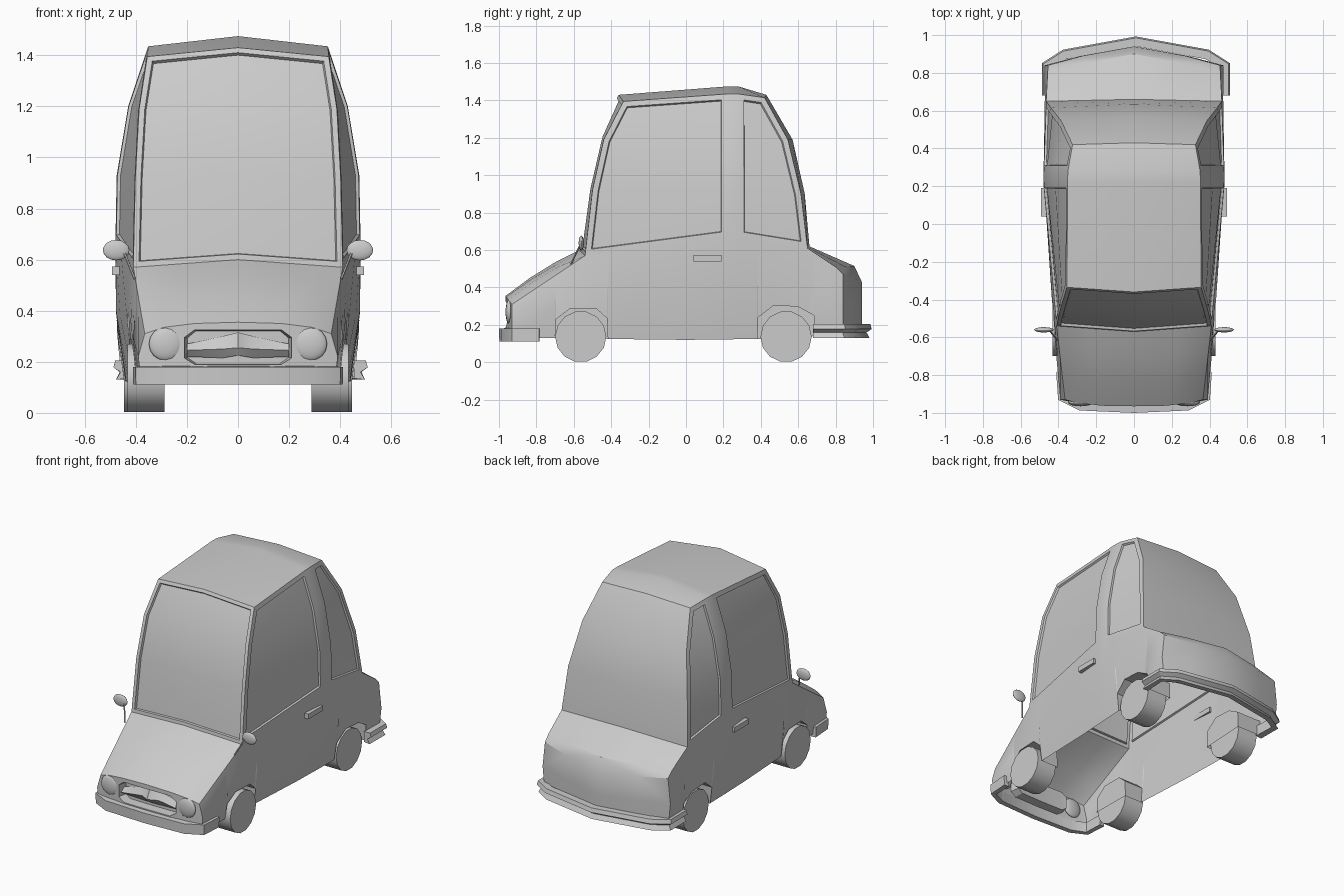
import bpy, bmesh, math
from mathutils import Vector as V

if "Cube" in bpy.data.objects:
    bpy.data.objects.remove(bpy.data.objects["Cube"])

grey = bpy.data.materials.new("plain_grey")
grey.diffuse_color = (0.6, 0.6, 0.6, 1)
grey.use_nodes = True
grey.node_tree.nodes["Principled BSDF"].inputs["Base Color"].default_value = grey.diffuse_color


def finish(bm, name, angle=35):
    me = bpy.data.meshes.new(name)
    bm.to_mesh(me)
    bm.free()
    ob = bpy.data.objects.new(name, me)
    bpy.context.collection.objects.link(ob)
    me.materials.append(grey)
    bpy.ops.object.select_all(action='DESELECT')
    ob.select_set(True)
    bpy.context.view_layer.objects.active = ob
    bpy.ops.object.shade_smooth_by_angle(angle=math.radians(angle))
    return ob


def interp(table, t):
    for (a, p), (b, q) in zip(table, table[1:]):
        if t <= b:
            return p + (q - p) * max(0, (t - a) / (b - a))
    return table[-1][1]


def grid(bm, rows):
    """Quad grid on the right half plus its mirror image, facing outward."""
    out = []
    for s in (1, -1):
        vs = [[bm.verts.new((p[0] * s, p[1], p[2])) for p in r] for r in rows]
        for i in range(len(rows) - 1):
            for j in range(len(rows[0]) - 1):
                f = bm.faces.new((vs[i][j], vs[i][j + 1], vs[i + 1][j + 1], vs[i + 1][j]))
                f.normal_update()
                if f.normal.dot(f.calc_center_median() - V((0, 0, 0.4))) < 0:
                    f.normal_flip()
                out.append(f)
    return out


# ---- body side tables: belt height and widths along the length
belt_z = [(-.93, .31), (-.54, .57), (.22, .67), (.28, .67), (.65, .61), (.80, .51), (.84, .47)]
belt_x = [(-.93, .365), (-.54, .41), (.22, .48), (.28, .48), (.65, .465), (.84, .455)]
sill_x = [(-.93, .38), (-.54, .405), (.25, .44), (.84, .455)]
front_arch = [(-.70, .13), (-.695, .23), (-.62, .287), (-.48, .287), (-.422, .235), (-.418, .125)]
rear_arch = [(.382, .125), (.386, .24), (.47, .305), (.60, .297), (.685, .25), (.69, .14)]
lower = [(-.93, .13)] + front_arch + [(0, .12)] + rear_arch + [(.84, .14)]


def side(y, t):
    z0, z1 = interp(lower, y), interp(belt_z, y)
    z = z0 + (z1 - z0) * t
    full = (z - .13) / (z1 - .13)
    a, b = interp(sill_x, y), interp(belt_x, y)
    return V((a + (b - a) * full + .018 * (1 - abs(2 * full - 1)), y, z))


bm = bmesh.new()
ys = sorted({p[0] for p in lower} | {p[0] for p in belt_z})
grid(bm, [[side(y, t) for y in ys] for t in (0, .5, 1)])

# ---- nose with grille opening, then hood
cols = [(0, -.965, .13, .19, .325, .355), (.17, -.962, .13, .19, .325, .35),
        (.21, -.957, .13, .215, .295, .345), (.29, -.95, .13, .21, .30, .335)]
nose = [[V((c[0], c[1], c[2 + k])) for c in cols] + [side(-.93, t)]
        for k, t in enumerate((0, .5, .85, 1))]
nose_faces = grid(bm, nose)
grille = [f for f in nose_faces if abs(f.calc_center_median().x) < .205
          and .2 < f.calc_center_median().z < .31]
cowl_c, cowl_e = V((0, -.57, .60)), V((.41, -.54, .57))
hood = []
for k in (0, .33, .67, 1):
    row = []
    for j, p in enumerate(nose[3]):
        q = cowl_c.lerp(cowl_e, p.x / .365)
        r = p.lerp(q, k)
        if j < 4:
            r.z += .018 * math.sin(math.pi * k)
        row.append(r)
    hood.append(row)
grid(bm, hood)

# ---- trunk and tail
tail = []
for c, e in [((.66, .62), side(.65, 1)), ((.90, .515), side(.80, 1)),
             ((.94, .43), side(.84, 1)), ((.94, .28), side(.84, .5)), ((.94, .14), side(.84, 0))]:
    c = V((0, c[0], c[1]))
    mid = c.lerp(e, .6) + V((0, .01, 0))
    tail.append([c, mid, e])
tail[0][1] = tail[0][0].lerp(tail[0][2], .6)
grid(bm, tail)

# ---- cabin: rings of front centre, front corner, two pillar edges, rear corner, rear centre
rings = [
    [cowl_c, cowl_e, side(.22, 1), side(.28, 1), side(.65, 1), tail[0][0]],
    [(0, -.525, .93), (.402, -.50, .92), (.475, .22, .93), (.475, .28, .93), (.44, .615, .90), (0, .635, .90)],
    [(0, -.46, 1.21), (.387, -.44, 1.19), (.43, .22, 1.2), (.43, .28, 1.2), (.385, .545, 1.19), (0, .57, 1.19)],
    [(0, -.36, 1.43), (.355, -.335, 1.395), (.352, .22, 1.435), (.35, .28, 1.435), (.325, .42, 1.415), (0, .43, 1.43)]]
cabin = {}
for j in range(5):
    cabin[j] = grid(bm, [r[j:j + 2] for r in rings])
top = rings[3]
grid(bm, [[top[0], top[1]], [(0, .22, 1.475), top[2]], [(0, .28, 1.475), top[3]], [top[5], top[4]]])
bmesh.ops.remove_doubles(bm, verts=bm.verts, dist=.0008)


# ---- sunken windows and grille
def sink(faces, frame, depth):
    for th, d in ((frame, 0), (.004, -depth)):
        if th:
            bmesh.ops.inset_region(bm, faces=faces, thickness=th, depth=d,
                                   use_boundary=True, use_even_offset=True)


sink(cabin[0], .022, .014)
for j in (1, 3):
    for s in (1, -1):
        sink([f for f in cabin[j] if f.calc_center_median().x * s > 0], .03, .012)
sink(grille, 0, .06)
finish(bm, "body_shell", 30)

# ---- grille insert: a faceted bow tie
bm = bmesh.new()
grid(bm, [[(0, -.93, .315), (.06, -.91, .30), (.20, -.91, .27)],
          [(0, -.962, .255), (.06, -.925, .25), (.20, -.95, .245)],
          [(0, -.93, .225), (.06, -.91, .215), (.20, -.91, .22)]])
bmesh.ops.remove_doubles(bm, verts=bm.verts, dist=.0005)
finish(bm, "grille_insert")


# ---- bumpers: a section swept along a mirrored path
def bumper(name, half, section, cx=0):
    pts = [V((-x, y)) for x, y in half] + [V(p) for p in half[::-1][1:]]
    bm, loops = bmesh.new(), []
    for i, p in enumerate(pts):
        a = (p - pts[max(i - 1, 0)]).normalized()
        b = (pts[min(i + 1, len(pts) - 1)] - p).normalized()
        d = (a + b).normalized()
        n = V((d.y, -d.x))
        if n.dot(p) < 0:
            n = -n
        loops.append([bm.verts.new((p.x + n.x * o + cx, p.y + n.y * o, z)) for o, z in section])
    m = len(section)
    for a, b in zip(loops, loops[1:]):
        for k in range(m):
            bm.faces.new((a[k], a[(k + 1) % m], b[(k + 1) % m], b[k]))
    bm.faces.new(loops[0])
    bm.faces.new(loops[-1])
    bmesh.ops.recalc_face_normals(bm, faces=bm.faces)
    finish(bm, name, 25)


bumper("front_bumper", [(.41, -.785), (.40, -.93), (.29, -.985), (0, -.998)],
       [(-.035, .112), (0, .112), (.002, .18), (-.035, .183)])
bumper("rear_bumper", [(.495, .68), (.495, .85), (.385, .92), (0, .99)],
       [(-.05, .135), (-.008, .13), (-.025, .16), (.003, .178), (-.005, .205), (-.05, .205)], .01)


# ---- small round and boxy parts
def disc(name, loc, scale):
    bpy.ops.mesh.primitive_uv_sphere_add(segments=16, ring_count=8, location=loc,
                                         rotation=(math.pi / 2, 0, 0))
    ob = bpy.context.object
    ob.name = name
    ob.scale = (scale[0], scale[2], scale[1])
    ob.data.materials.append(grey)
    bpy.ops.object.shade_smooth_by_angle(angle=math.radians(35))


for s, tag in ((1, "right"), (-1, "left")):
    disc("headlight_" + tag, (.283 * s, -.945, .27), (.066, .02, .066))
    disc("mirror_" + tag, (.477 * s, -.56, .637), (.052, .014, .04))

    bpy.ops.mesh.primitive_cube_add(size=1, location=(.478 * s, .115, .557))
    ob = bpy.context.object
    ob.name = "door_handle_" + tag
    ob.scale = (.03, .15, .034)
    ob.data.materials.append(grey)

    # mirror stem
    a, b = V((.405 * s, -.615, .525)), V((.45 * s, -.56, .64))
    bpy.ops.mesh.primitive_cylinder_add(vertices=6, radius=.005, depth=(b - a).length, location=(a + b) / 2)
    ob = bpy.context.object
    ob.name = "mirror_stem_" + tag
    ob.rotation_euler = (b - a).to_track_quat('Z', 'Y').to_euler()
    ob.data.materials.append(grey)

    # wheels
    for end, y, x0, x1 in (("front", -.563, .288, .432), ("rear", .535, .298, .447)):
        bpy.ops.mesh.primitive_cylinder_add(vertices=14, radius=.137, depth=x1 - x0,
                                            location=(s * (x0 + x1) / 2, y, .137),
                                            rotation=(0, math.pi / 2, 0))
        ob = bpy.context.object
        ob.name = end + "_wheel_" + tag
        ob.data.materials.append(grey)
        bpy.ops.object.shade_smooth_by_angle(angle=math.radians(30))

# ---- wheel wells: arch strip running inward with a closed inner wall
for name, arch in (("front_wheel_wells", front_arch), ("rear_wheel_wells", rear_arch)):
    bm = bmesh.new()
    for s in (1, -1):
        outer = [bm.verts.new(((side(y, 0).x + .004) * s, y, z)) for y, z in arch]
        inner = [bm.verts.new((.28 * s, y, z)) for y, z in arch]
        for k in range(len(arch) - 1):
            bm.faces.new((outer[k], outer[k + 1], inner[k + 1], inner[k]))
        bm.faces.new(inner)
    bmesh.ops.recalc_face_normals(bm, faces=bm.faces)
    finish(bm, name, 20)
